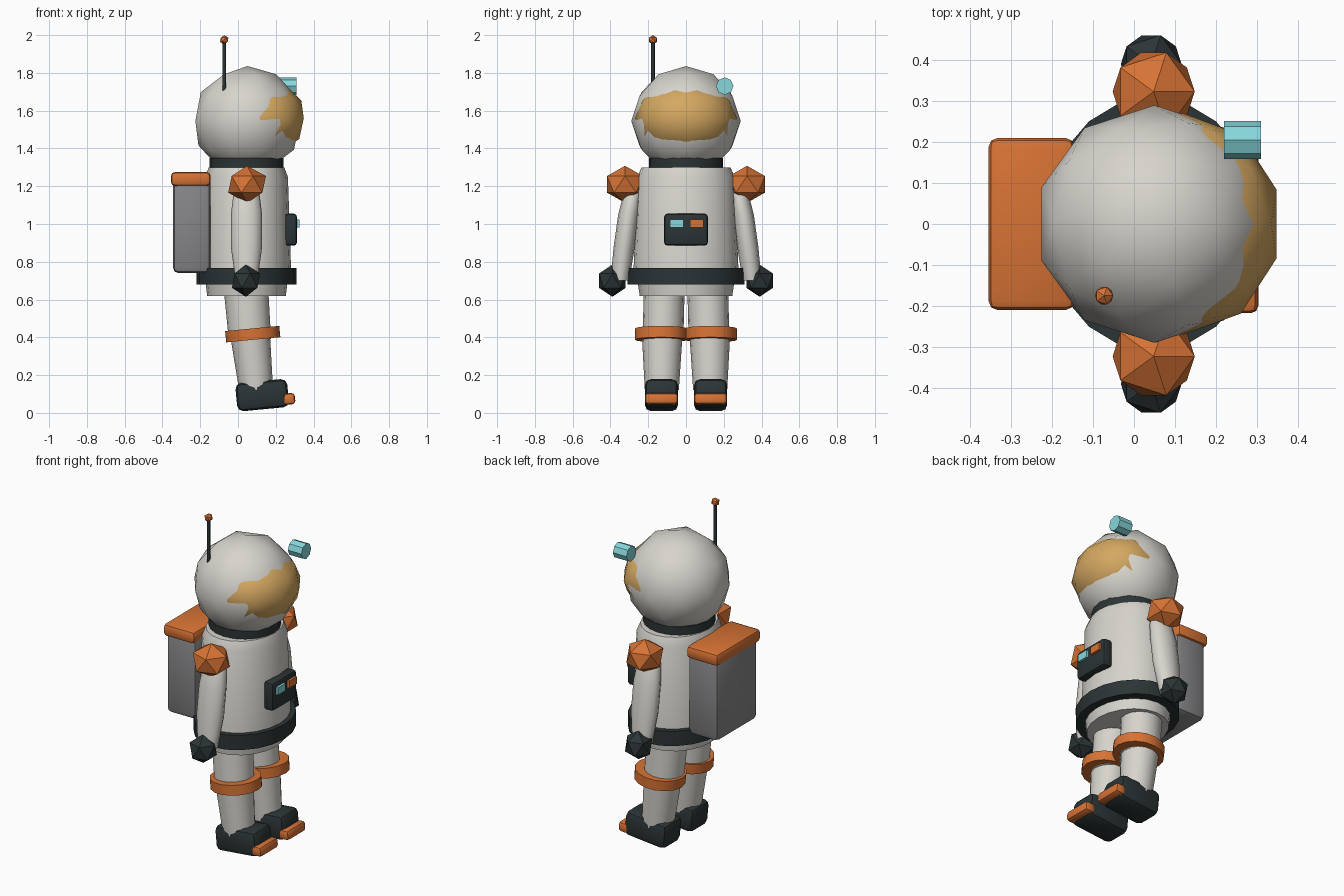
import bpy, bmesh, math
from mathutils import Matrix, Vector

if "Cube" in bpy.data.objects:
    bpy.data.objects.remove(bpy.data.objects["Cube"])


def material(name, rgb):
    m = bpy.data.materials.new(name)
    m.diffuse_color = (*rgb, 1.0)
    m.use_nodes = True
    m.node_tree.nodes["Principled BSDF"].inputs["Base Color"].default_value = m.diffuse_color
    return m


WHITE = material("suit_white", (0.68, 0.66, 0.61))
ORANGE = material("trim_orange", (0.68, 0.17, 0.035))
DARK = material("rubber_dark", (0.024, 0.034, 0.036))
GREY = material("pack_grey", (0.24, 0.24, 0.25))
CYAN = material("light_cyan", (0.24, 0.68, 0.71))
GOLD = material("visor_gold", (0.66, 0.39, 0.12))


def finish(bm, name, mat, smooth=40, tilt=0.0, pivot=(0, 0, 0)):
    """Turn a bmesh into a named object, tilted about the y axis at a pivot."""
    p = Vector(pivot)
    m = (Matrix.Translation(p) @ Matrix.Rotation(math.radians(tilt), 4, 'Y')
         @ Matrix.Translation(-p))
    bmesh.ops.transform(bm, matrix=m, verts=bm.verts)
    bmesh.ops.recalc_face_normals(bm, faces=bm.faces)
    me = bpy.data.meshes.new(name)
    bm.to_mesh(me)
    bm.free()
    me.materials.append(mat)
    if smooth:
        me.shade_smooth()
        me.set_sharp_from_angle(angle=math.radians(smooth))
    ob = bpy.data.objects.new(name, me)
    bpy.context.collection.objects.link(ob)
    return ob


def ball(name, centre, size, mat, subdiv=1, smooth=0):
    bm = bmesh.new()
    bmesh.ops.create_icosphere(
        bm, subdivisions=subdiv, radius=1.0,
        matrix=Matrix.Translation(centre) @ Matrix.Diagonal((*size, 1)))
    return finish(bm, name, mat, smooth)


def box(name, centre, size, mat, bevel=0.0, tilt=0.0):
    bm = bmesh.new()
    bmesh.ops.create_cube(
        bm, size=1.0,
        matrix=Matrix.Translation(centre) @ Matrix.Diagonal((*size, 1)))
    if bevel:
        bmesh.ops.bevel(bm, geom=bm.edges[:], offset=bevel, segments=2,
                        profile=0.5, affect='EDGES')
    return finish(bm, name, mat, 40, tilt, centre)


def tube(name, rings, mat, sides=20, smooth=40, tilt=0.0, pivot=(0, 0, 0)):
    """Skin a stack of elliptical rings given as (x, y, z, rx, ry)."""
    bm = bmesh.new()
    loops = []
    for x, y, z, rx, ry in rings:
        loops.append([bm.verts.new((x + rx * math.cos(k * math.tau / sides),
                                    y + ry * math.sin(k * math.tau / sides), z))
                      for k in range(sides)])
    for a, b in zip(loops, loops[1:]):
        for k in range(sides):
            j = (k + 1) % sides
            bm.faces.new((a[k], a[j], b[j], b[k]))
    bm.faces.new(loops[0][::-1])
    bm.faces.new(loops[-1])
    return finish(bm, name, mat, smooth, tilt, pivot)


CX = 0.045      # body axis


def body(name, profile, mat, flat=0.85):
    return tube(name, [(CX, 0, z, r * flat, r) for z, r in profile], mat)


# Torso, hips, belt and neck ring
body("torso", [(0.70, 0.28), (1.25, 0.258), (1.30, 0.235)], WHITE)
body("hips", [(0.62, 0.245), (0.72, 0.26)], WHITE)
body("belt", [(0.68, 0.31), (0.768, 0.31)], DARK)
body("neck_ring", [(1.28, 0.197), (1.35, 0.197)], DARK, 1.0)

# Helmet with visor
ball("helmet", (0.05, 0, 1.546), (0.29, 0.29, 0.29), WHITE, 2, 40)
ball("visor", (0.12, 0, 1.56), (0.24, 0.27, 0.21), GOLD, 2, 40)

# Helmet lamp, an eight-sided drum lying along x
tube("helmet_lamp", [(0.265, 0.205, z, 0.046, 0.046) for z in (1.685, 1.775)],
     CYAN, sides=8, smooth=0, tilt=90, pivot=(0.265, 0.205, 1.73))

# Antenna
tube("antenna_rod", [(-0.073, -0.175, z, 0.01, 0.01) for z in (1.66, 1.97)],
     DARK, sides=8, smooth=50)
ball("antenna_tip", (-0.073, -0.175, 1.975), (0.025, 0.025, 0.025), ORANGE)

# Backpack with lid
box("backpack", (-0.245, 0, 0.995), (0.20, 0.39, 0.51), GREY, 0.03)
box("backpack_lid", (-0.25, 0, 1.238), (0.21, 0.42, 0.075), ORANGE, 0.022)

# Chest panel with two buttons
box("chest_panel", (0.28, 0, 0.97), (0.065, 0.232, 0.17), DARK, 0.018)
box("chest_button_left", (0.314, -0.05, 1.003), (0.024, 0.072, 0.044), CYAN)
box("chest_button_right", (0.314, 0.057, 1.003), (0.024, 0.072, 0.044), ORANGE)

# Limbs, repeated on both sides
for side, s in (("right", -1), ("left", 1)):
    # Arm, shoulder pad and glove
    tube("arm_" + side, [
        (CX, s * 0.350, 0.70, 0.058, 0.050),
        (CX, s * 0.327, 0.88, 0.083, 0.056),
        (CX, s * 0.303, 1.05, 0.083, 0.056),
        (CX, s * 0.283, 1.15, 0.070, 0.050),
        (CX, s * 0.272, 1.21, 0.045, 0.032)], WHITE, sides=12, smooth=50)
    ball("shoulder_pad_" + side, (0.048, s * 0.323, 1.21),
         (0.112, 0.112, 0.098), ORANGE)
    ball("glove_" + side, (0.042, s * 0.39, 0.70),
         (0.083, 0.083, 0.085), DARK)

    # Thigh, shin and knee band lean forward together
    tube("thigh_" + side, [(0.063, s * 0.122, 0.39, 0.112, 0.108),
                           (0.042, s * 0.115, 0.66, 0.118, 0.108)], WHITE, 16)
    tube("shin_" + side, [(0.096, s * 0.128, 0.12, 0.090, 0.090),
                          (0.063, s * 0.126, 0.42, 0.106, 0.108)], WHITE, 16)
    tube("knee_band_" + side,
         [(0.078, s * 0.132, z, 0.144, 0.138) for z in (0.387, 0.447)],
         ORANGE, 16, tilt=-5.5, pivot=(0.078, s * 0.132, 0.417))

    # Boot and toe cap
    box("boot_" + side, (0.128, s * 0.13, 0.094), (0.275, 0.175, 0.15), DARK,
        0.032, -5.5)
    box("toe_cap_" + side, (0.27, s * 0.13, 0.074), (0.065, 0.175, 0.06),
        ORANGE, 0.018, -5.5)
